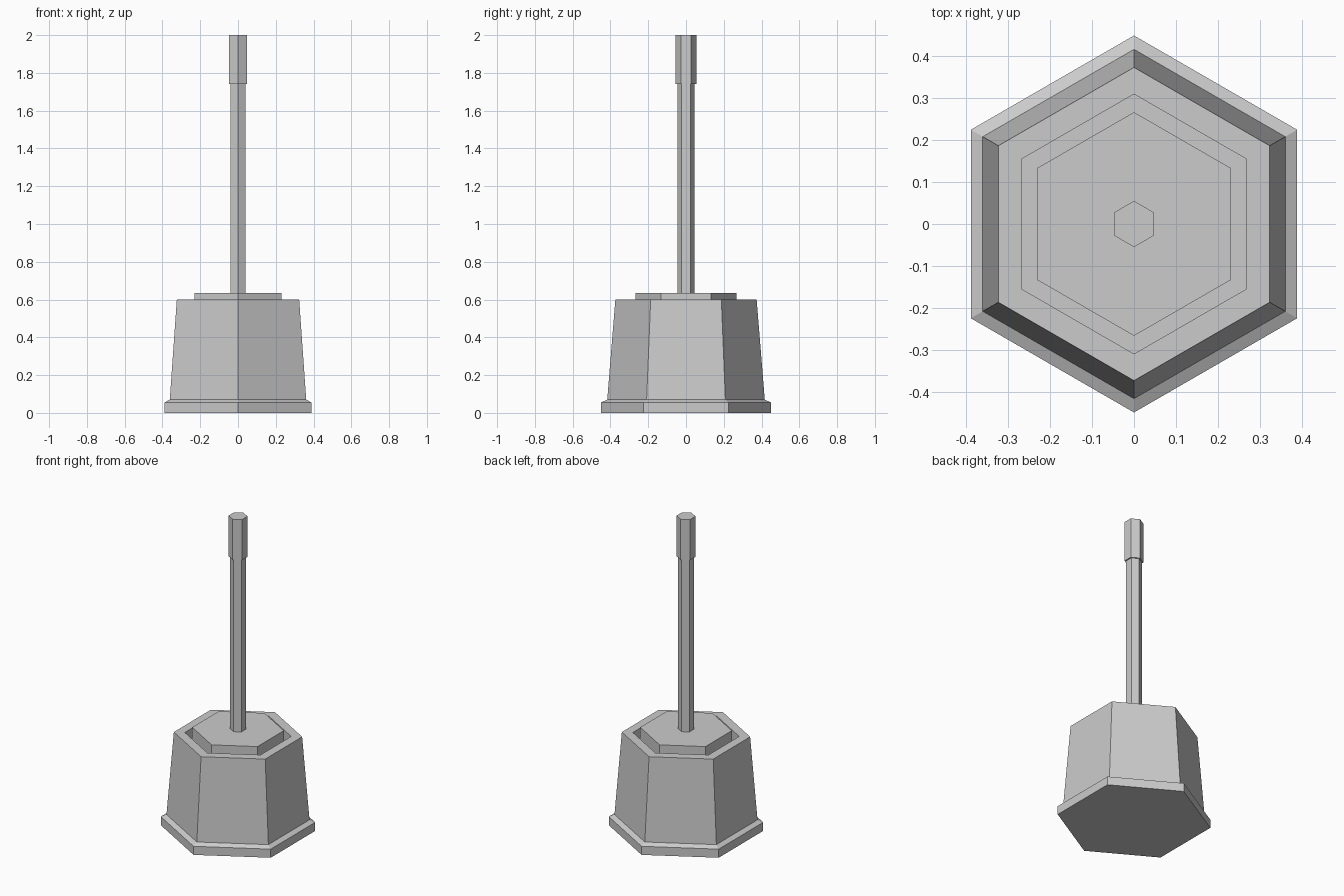
import bpy
import bmesh
from math import sin, cos, tau

if "Cube" in bpy.data.objects:
    bpy.data.objects.remove(bpy.data.objects["Cube"])

SIDES = 6


def hex_lathe(name, profile):
    """Stack hexagonal rings along a (radius, z) profile and cap both ends."""
    bm = bmesh.new()
    rings = []
    for r, z in profile:
        rings.append([bm.verts.new((r * sin(tau * i / SIDES), r * cos(tau * i / SIDES), z))
                      for i in range(SIDES)])
    for a, b in zip(rings, rings[1:]):
        for i in range(SIDES):
            j = (i + 1) % SIDES
            bm.faces.new((a[i], a[j], b[j], b[i]))
    bm.faces.new(rings[0])
    bm.faces.new(rings[-1])
    bmesh.ops.recalc_face_normals(bm, faces=bm.faces)
    mesh = bpy.data.meshes.new(name)
    bm.to_mesh(mesh)
    bm.free()
    obj = bpy.data.objects.new(name, mesh)
    bpy.context.collection.objects.link(obj)
    return obj


# Hollow tapered holder with a flared foot
hex_lathe("holder", [(0.45, 0), (0.45, 0.055), (0.417, 0.07),
                     (0.374, 0.6), (0.31, 0.6), (0.31, 0.07)])

# Brush head sitting in the holder
hex_lathe("brush_head", [(0.267, 0.07), (0.267, 0.635)])

# Handle shaft with a thicker grip at the top
hex_lathe("handle", [(0.046, 0.6), (0.046, 1.74), (0.055, 1.74), (0.055, 2.0)])
